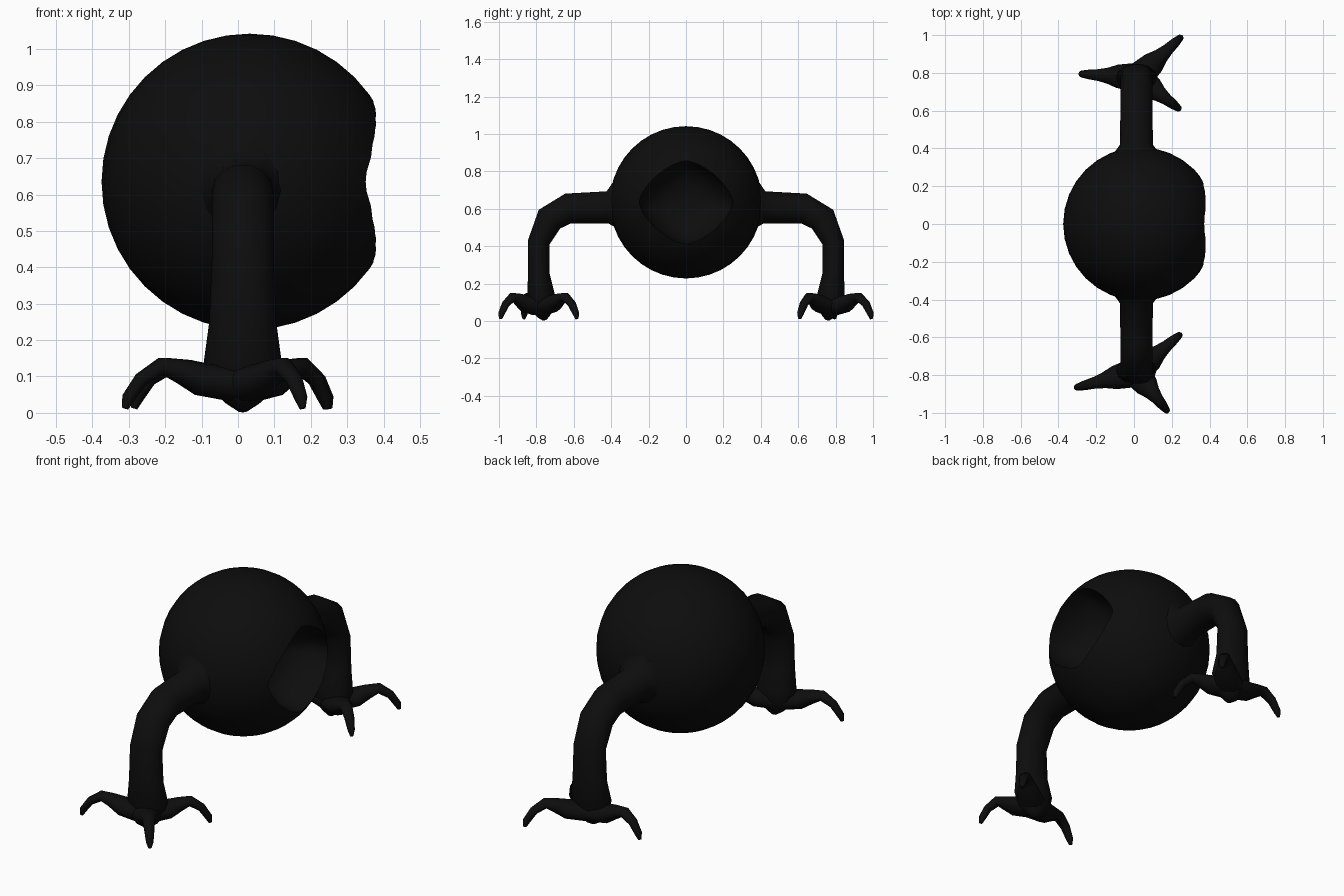
import bpy, bmesh, math
from mathutils import Vector

if "Cube" in bpy.data.objects:
    bpy.data.objects.remove(bpy.data.objects["Cube"])

black = bpy.data.materials.new("soft black")
black.diffuse_color = (0.004, 0.004, 0.004, 1)
black.use_nodes = True
black.node_tree.nodes["Principled BSDF"].inputs["Base Color"].default_value = black.diffuse_color


def finish(bm, name, angle=40):
    """Turn a bmesh into a smooth-shaded object."""
    bmesh.ops.recalc_face_normals(bm, faces=bm.faces)
    mesh = bpy.data.meshes.new(name)
    bm.to_mesh(mesh)
    bm.free()
    mesh.materials.append(black)
    obj = bpy.data.objects.new(name, mesh)
    bpy.context.collection.objects.link(obj)
    bpy.ops.object.select_all(action='DESELECT')
    obj.select_set(True)
    bpy.context.view_layer.objects.active = obj
    bpy.ops.object.shade_smooth_by_angle(angle=math.radians(angle))
    return obj


def skin(bm, rings):
    """Bridge rings of points and cap both ends."""
    loops = [[bm.verts.new(p) for p in ring] for ring in rings]
    n = len(loops[0])
    for a, b in zip(loops, loops[1:]):
        for i in range(n):
            j = (i + 1) % n
            bm.faces.new((a[i], a[j], b[j], b[i]))
    bm.faces.new(loops[0])
    bm.faces.new(loops[-1])


def tube(name, path, side, n=12):
    """path: (point, half width along side, half thickness)."""
    side = Vector(side).normalized()
    pts = [Vector(p[0]) for p in path]
    rings = []
    for i, (_, w, h) in enumerate(path):
        t = (pts[min(i + 1, len(pts) - 1)] - pts[max(i - 1, 0)]).normalized()
        v = t.cross(side).normalized()
        rings.append([pts[i] + side * (w * math.cos(a)) + v * (h * math.sin(a))
                      for a in (2 * math.pi * k / n for k in range(n))])
    bm = bmesh.new()
    skin(bm, rings)
    return finish(bm, name, 60)


# Round body
C = Vector((0.032, 0, 0.635))
bm = bmesh.new()
bmesh.ops.create_uvsphere(bm, u_segments=32, v_segments=20, radius=0.407)
bmesh.ops.translate(bm, verts=bm.verts, vec=C)
body = finish(bm, "body")

# Eye socket: rounded-diamond bowl cut into the +x side
def diamond(x, s, n=32):
    ring = []
    for k in range(n):
        c, d = math.cos(2 * math.pi * k / n), math.sin(2 * math.pi * k / n)
        y = math.copysign(abs(c) ** 1.3, c) * 0.25
        z = math.copysign(abs(d) ** 1.3, d) * 0.222
        ring.append(Vector((x, y * s, C.z + z * s)))
    return ring

bm = bmesh.new()
skin(bm, [diamond(x, s) for x, s in
          ((0.6, 1.0), (0.33, 1.0), (0.26, 0.93), (0.20, 0.75), (0.165, 0.5), (0.15, 0.2))])
cutter = finish(bm, "socket_cutter")
cutter.hide_render = True
mod = body.modifiers.new("socket", 'BOOLEAN')
mod.operation = 'DIFFERENCE'
mod.solver = 'EXACT'
mod.object = cutter
bpy.ops.object.select_all(action='DESELECT')
body.select_set(True)
bpy.context.view_layer.objects.active = body
bpy.ops.object.modifier_apply(modifier=mod.name)
bpy.data.objects.remove(cutter)
bpy.ops.object.shade_smooth_by_angle(angle=math.radians(40))

# Legs: y, z, half width in x, half thickness
LEG = [(0.33, 0.62, 0.19, 0.20), (0.375, 0.615, 0.12, 0.13), (0.42, 0.608, 0.087, 0.088),
       (0.63, 0.602, 0.085, 0.083), (0.73, 0.545, 0.085, 0.078), (0.788, 0.42, 0.085, 0.06),
       (0.787, 0.25, 0.092, 0.06), (0.775, 0.14, 0.107, 0.075), (0.765, 0.06, 0.085, 0.06),
       (0.76, 0.025, 0.045, 0.035), (0.755, 0.004, 0.012, 0.01)]
# Toes: fraction of length, z, half width, half thickness
TOE = [(0.08, 0.08, 0.075, 0.05), (0.35, 0.092, 0.062, 0.046), (0.52, 0.115, 0.042, 0.034),
       (0.68, 0.128, 0.031, 0.025), (0.85, 0.092, 0.025, 0.02), (0.96, 0.04, 0.018, 0.018),
       (0.985, 0.012, 0.008, 0.009)]
FEET = {"left": (1, (0.02, 0.775), [(-0.29, 0.795), (0.255, 0.995), (0.245, 0.605)]),
        "right": (-1, (0.01, -0.785), [(-0.315, -0.868), (0.25, -0.58), (0.18, -0.995)])}

for label, (s, centre, tips) in FEET.items():
    tube(label + "_leg", [((0.013, s * y, z), w, h) for y, z, w, h in LEG], (1, 0, 0), 14)
    c = Vector((*centre, 0))
    for i, tip in enumerate(tips):
        d = Vector((*tip, 0)) - c
        tube(f"{label}_toe_{i + 1}", [(c + d * f + Vector((0, 0, z)), w, h)
                                      for f, z, w, h in TOE], (-d.y, d.x, 0), 10)
